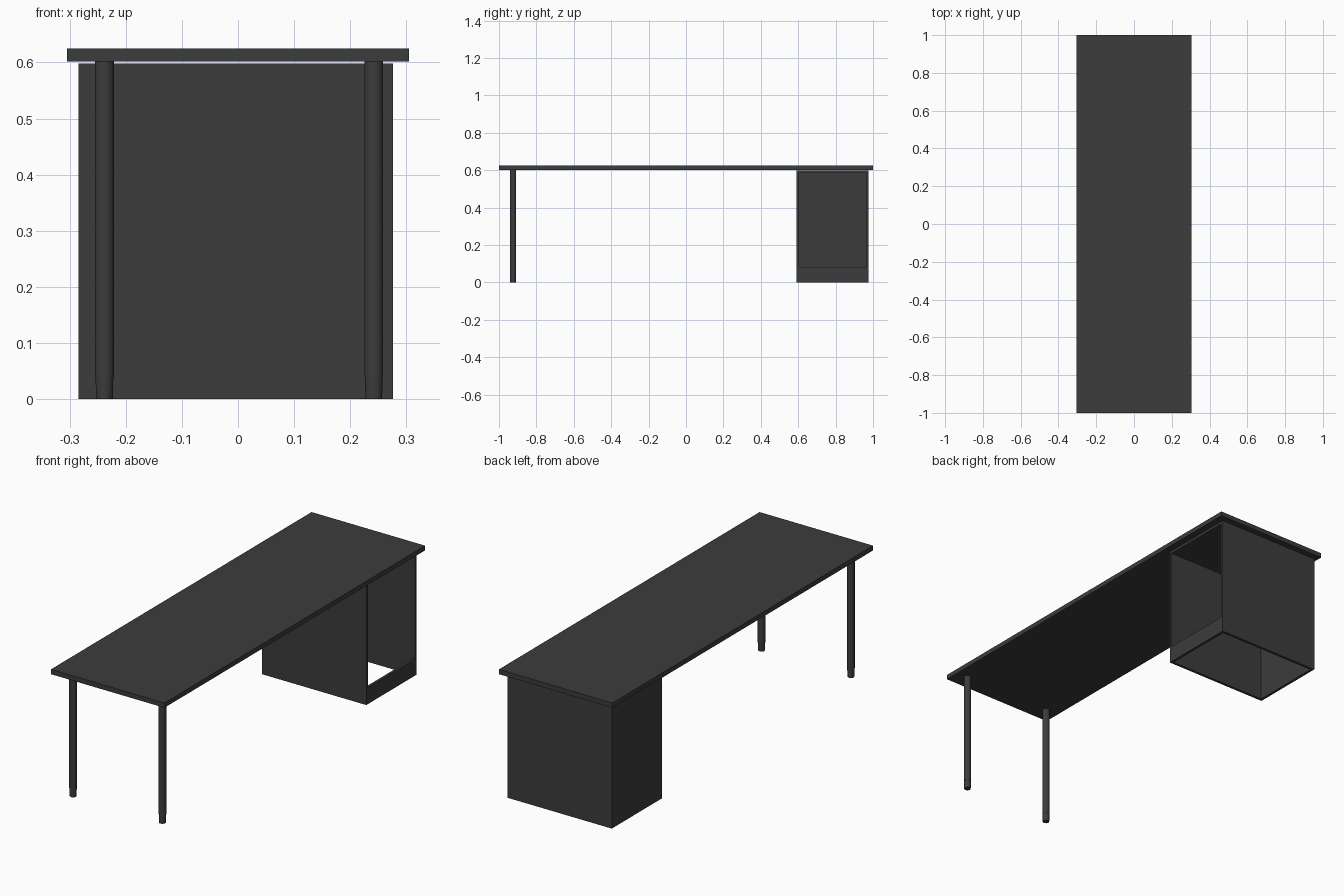
import bpy, math

if "Cube" in bpy.data.objects:
    bpy.data.objects.remove(bpy.data.objects["Cube"])

mat = bpy.data.materials.new("charcoal")
mat.diffuse_color = (0.045, 0.045, 0.045, 1)
mat.use_nodes = True
mat.node_tree.nodes["Principled BSDF"].inputs["Base Color"].default_value = mat.diffuse_color


def finish(ob, name):
    ob.name = name
    ob.data.materials.append(mat)
    return ob


def box(name, x0, x1, y0, y1, z0, z1):
    bpy.ops.mesh.primitive_cube_add(
        size=1, location=((x0 + x1) / 2, (y0 + y1) / 2, (z0 + z1) / 2))
    ob = bpy.context.object
    ob.scale = (x1 - x0, y1 - y0, z1 - z0)
    bpy.ops.object.transform_apply(location=False, rotation=False, scale=True)
    return finish(ob, name)


def cone(name, x, y, z0, z1, r0, r1):
    bpy.ops.mesh.primitive_cone_add(
        vertices=12, radius1=r0, radius2=r1, depth=z1 - z0,
        location=(x, y, (z0 + z1) / 2), rotation=(0, 0, math.pi / 12))
    ob = finish(bpy.context.object, name)
    bpy.ops.object.shade_smooth_by_angle(angle=math.radians(40))
    return ob


# Desk top
box("desk_top", -0.305, 0.305, -1.0, 1.0, 0.602, 0.625)

# Pedestal shell: open towards +x above the plinth, no floor
X0, X1, Y0, Y1, H, T = -0.284, 0.276, 0.59, 0.975, 0.598, 0.013
box("pedestal_inner_side", X0, X1, Y0, Y0 + T, 0, H)
box("pedestal_outer_side", X0, X1, Y1 - T, Y1, 0, H)
box("pedestal_back", X0, X0 + T, Y0 + T, Y1 - T, 0, H)
box("pedestal_top", X0 + T, X1, Y0 + T, Y1 - T, H - T, H)
box("pedestal_plinth", X1 - T, X1, Y0 + T, Y1 - T, 0, 0.08)

# Round legs with slightly tapered feet
for side, x in (("left", -0.238), ("right", 0.242)):
    cone(side + "_leg", x, -0.925, 0.04, 0.602, 0.0173, 0.0173)
    cone(side + "_foot", x, -0.925, 0.0, 0.04, 0.0153, 0.0165)
